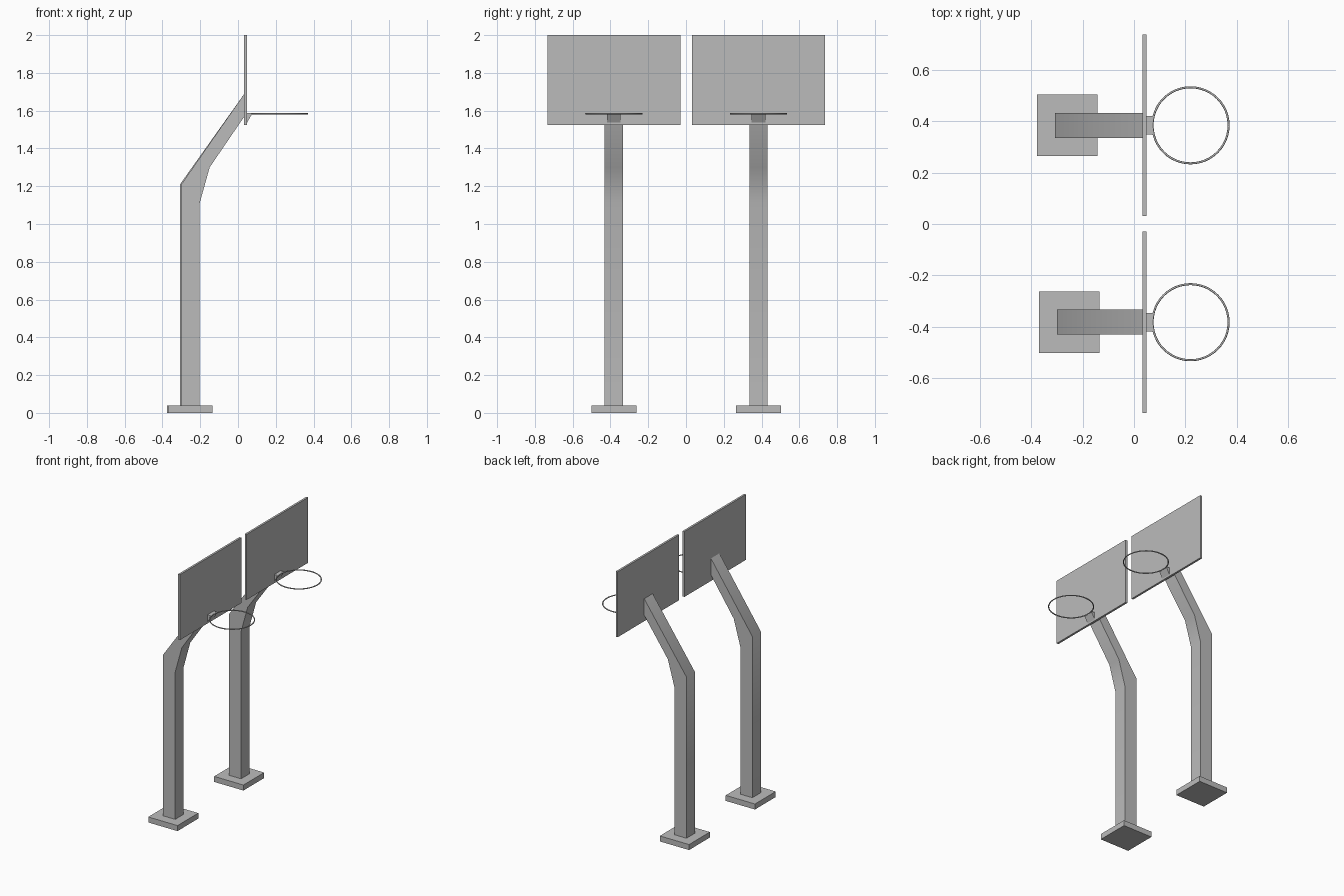
import bpy, bmesh, math
from mathutils import Vector

cube = bpy.data.objects.get("Cube")
if cube:
    bpy.data.objects.remove(cube, do_unlink=True)

grey = bpy.data.materials.new("plain grey")
grey.use_nodes = True
colour = (0.5, 0.5, 0.5, 1)
grey.diffuse_color = colour
grey.node_tree.nodes["Principled BSDF"].inputs["Base Color"].default_value = colour


def extrude_profile(name, points, y, width, smooth=None):
    """Extrude an x-z outline along y, centred on the given y."""
    bm = bmesh.new()
    face = bm.faces.new([bm.verts.new((x, y - width / 2, z)) for x, z in points])
    new = bmesh.ops.extrude_face_region(bm, geom=[face])["geom"]
    verts = [v for v in new if isinstance(v, bmesh.types.BMVert)]
    bmesh.ops.translate(bm, vec=Vector((0, width, 0)), verts=verts)
    bmesh.ops.recalc_face_normals(bm, faces=bm.faces)
    mesh = bpy.data.meshes.new(name)
    bm.to_mesh(mesh)
    bm.free()
    mesh.materials.append(grey)
    ob = bpy.data.objects.new(name, mesh)
    bpy.context.collection.objects.link(ob)
    if smooth:
        bpy.ops.object.select_all(action='DESELECT')
        ob.select_set(True)
        bpy.context.view_layer.objects.active = ob
        bpy.ops.object.shade_smooth_by_angle(angle=math.radians(smooth))
    return ob


def box(name, x0, x1, z0, z1, y, width):
    return extrude_profile(name, [(x0, z0), (x1, z0), (x1, z1), (x0, z1)], y, width)


def hoop(side, y, shift):
    # Square foot plate
    box(side + "_base_plate", -0.37 + shift, -0.135 + shift, 0, 0.04, y, 0.238)

    # Bent post leaning forward to the board
    back, front = -0.30 + shift, -0.203 + shift
    outline = [(back, 0.04), (front, 0.04), (front, 1.11), (-0.15 + shift, 1.30),
               (0.034, 1.57), (0.034, 1.69), (back, 1.21)]
    extrude_profile(side + "_bent_post", outline, y, 0.097, smooth=40)

    # Backboard
    box(side + "_backboard", 0.033, 0.048, 1.525, 2.0, y, 0.705)

    # Wedge bracket holding the rim
    wedge = [(0.047, 1.535), (0.074, 1.582), (0.074, 1.588), (0.047, 1.588)]
    extrude_profile(side + "_rim_bracket", wedge, y, 0.073)

    # Rim
    bpy.ops.mesh.primitive_torus_add(major_segments=48, minor_segments=8,
                                     major_radius=0.148, minor_radius=0.004,
                                     location=(0.22, y, 1.584))
    rim = bpy.context.object
    rim.name = side + "_rim"
    rim.data.materials.append(grey)
    bpy.ops.object.shade_smooth_by_angle(angle=math.radians(60))


hoop("front", -0.382, 0.0)
hoop("rear", 0.384, -0.007)
